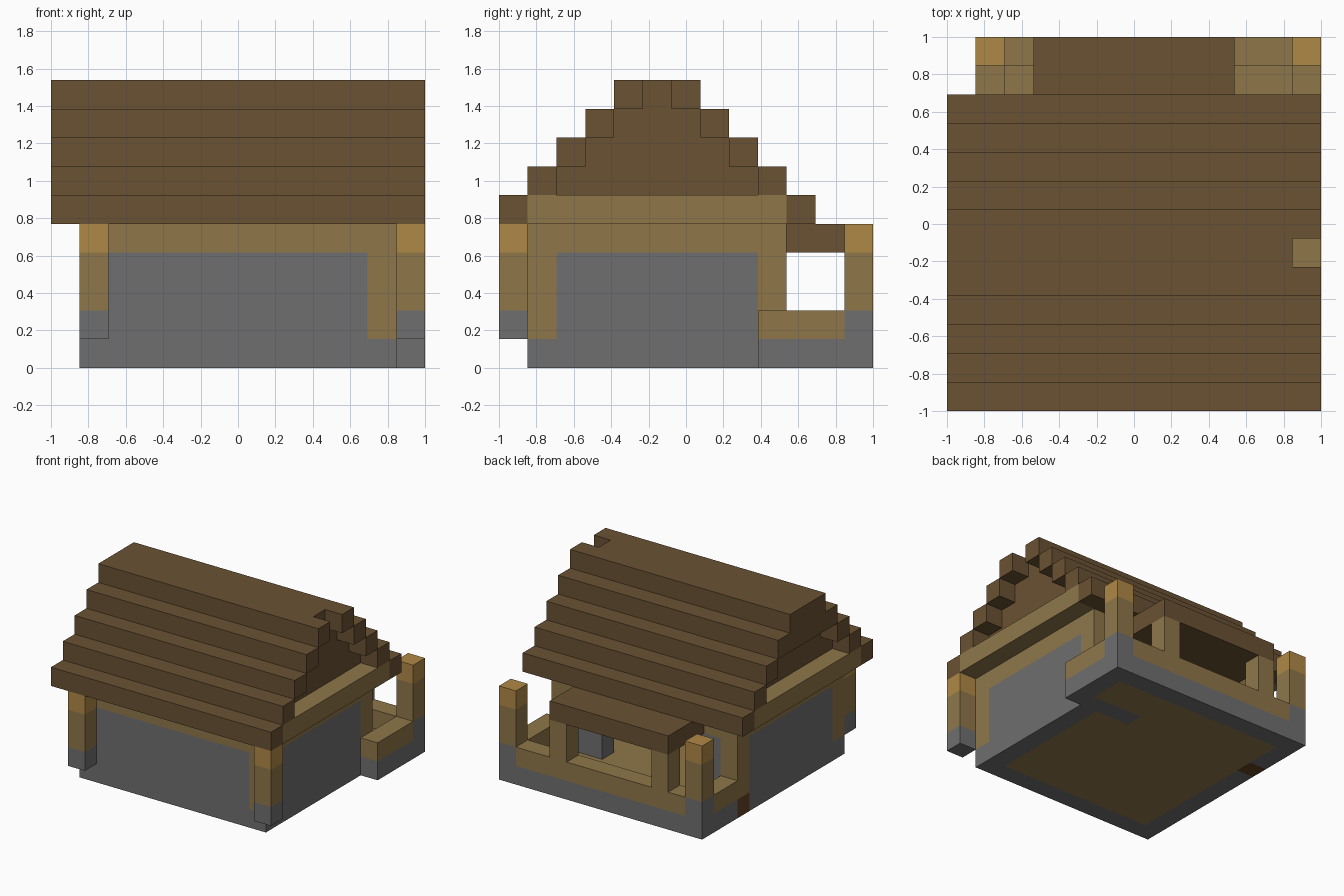
import bpy
import bmesh
from mathutils import Matrix, Vector

start_cube = bpy.data.objects.get("Cube")
if start_cube:
    bpy.data.objects.remove(start_cube, do_unlink=True)

CELLS = 13            # cells along the longest side
UNIT = 2.0 / CELLS    # size of one block


def linear(channel):
    c = channel / 255.0
    return c / 12.92 if c <= 0.04045 else ((c + 0.055) / 1.055) ** 2.4


def make_material(name, red, green, blue):
    colour = (linear(red), linear(green), linear(blue), 1.0)
    mat = bpy.data.materials.new(name)
    mat.use_nodes = True
    mat.diffuse_color = colour
    shader = mat.node_tree.nodes["Principled BSDF"]
    shader.inputs["Base Color"].default_value = colour
    shader.inputs["Roughness"].default_value = 0.9
    return mat


STONE = make_material("grey_stone", 111, 111, 111)
TIMBER = make_material("tan_timber", 143, 119, 74)
CAP = make_material("golden_wood", 176, 137, 70)
ROOF = make_material("brown_roof", 106, 82, 51)
SILL = make_material("reddish_brown", 100, 66, 36)


def part(name, material, *blocks):
    """One object made of boxes; each block is (x, y, z) spans in cells."""
    bm = bmesh.new()
    for block in blocks:
        low = Vector([span[0] for span in block])
        high = Vector([span[1] for span in block])
        centre = (low + high) * 0.5 * UNIT - Vector((1, 1, 0))
        size = (high - low) * UNIT
        place = Matrix.Translation(centre) @ Matrix.Diagonal((*size, 1))
        bmesh.ops.create_cube(bm, size=1, matrix=place)
    mesh = bpy.data.meshes.new(name)
    bm.to_mesh(mesh)
    bm.free()
    mesh.materials.append(material)
    obj = bpy.data.objects.new(name, mesh)
    bpy.context.collection.objects.link(obj)
    return obj


def cell(index):
    return (index, index + 1)


# Named spans shared by several parts
LEFT, RIGHT = cell(1), cell(11)        # side walls of the house
FRONT, BACK = cell(1), cell(9)         # end walls of the house
WING = cell(12)                        # outermost column and row
GROUND, RAIL = cell(0), cell(1)
WALL, BEAM, EAVE = (1, 4), cell(4), cell(5)

# Foundation ring around the house and porch
part("stone_foundation", STONE,
     ((1, 12), FRONT, GROUND),
     (LEFT, (2, 9), GROUND),
     (RIGHT, (2, 9), GROUND),
     ((9, 12), BACK, GROUND),
     (WING, (9, 13), GROUND),
     (LEFT, (10, 12), GROUND),
     ((1, 12), WING, GROUND))
part("door_sill", SILL, (LEFT, BACK, GROUND))

# Plank floor inside and on the porch
part("plank_floor", TIMBER,
     ((2, 11), (2, 9), GROUND),
     ((2, 9), BACK, GROUND),
     ((2, 12), (10, 12), GROUND))

# Stone wall panels, with an open doorway at the back
part("front_wall", STONE, ((2, 11), FRONT, WALL))
for side, span in (("right", LEFT), ("left", RIGHT)):
    part(side + "_wall", STONE, (span, (2, 9), WALL))
part("back_wall", STONE,
     ((2, 4), BACK, WALL),
     ((9, 11), BACK, WALL))

# Timber frame: corner columns, top beams and gable sills
part("corner_columns", TIMBER,
     *[(x, y, WALL) for x in (LEFT, RIGHT) for y in (FRONT, BACK)])
part("wall_beams", TIMBER,
     ((1, 12), FRONT, BEAM),
     ((1, 12), BACK, BEAM),
     (LEFT, (2, 9), BEAM),
     (RIGHT, (2, 9), BEAM))
part("gable_beams", TIMBER,
     ((0, 2), (1, 10), EAVE),
     ((11, 13), (1, 10), EAVE))

# Stepped roof: mirrored rows climbing to the ridge
STEPS = 5
for step in range(STEPS):
    level = cell(5 + step)
    part("front_roof_row", ROOF, ((0, CELLS), cell(step), level))
    part("back_roof_row", ROOF, ((0, CELLS), cell(10 - step), level))
part("roof_ridge", ROOF, ((0, 12), cell(5), cell(9)))
part("ridge_end_filler", ROOF, (cell(0), (4, 7), cell(8)))

# Gable walls set in below the roof rows
for side, span in (("right", LEFT), ("left", RIGHT)):
    part(side + "_gable", ROOF,
         *[(span, (1 + step, 10 - step), cell(5 + step))
           for step in range(1, STEPS - 1)])

# Porch: low railing, roof and its two supports
part("porch_railing", TIMBER,
     ((2, 12), WING, RAIL),
     (LEFT, (10, 12), RAIL),
     (WING, (9, 12), RAIL))
part("porch_roof", ROOF, ((3, 10), (10, 13), BEAM))
part("porch_supports", TIMBER,
     (cell(3), WING, (2, 4)),
     (cell(9), WING, (2, 4)))

# Free-standing lamp posts: stone foot, timber shaft, golden cap
for name, x in (("right", LEFT), ("left", WING)):
    for place, y in (("front", cell(0)), ("back", WING)):
        label = place + "_" + name + "_post"
        part(label + "_foot", STONE, (x, y, RAIL))
        part(label + "_shaft", TIMBER, (x, y, (2, 4)))
        part(label + "_cap", CAP, (x, y, BEAM))
